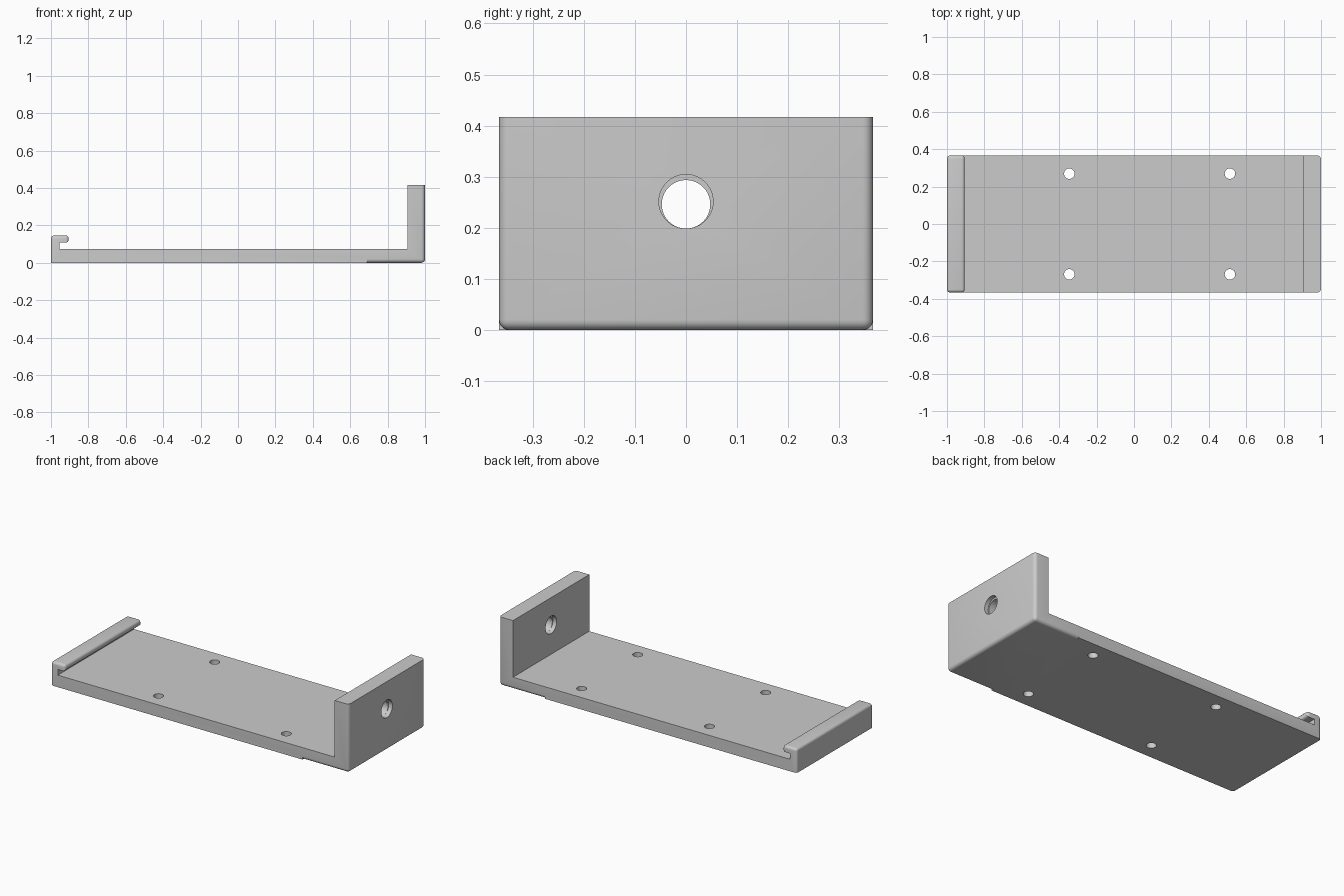
import bpy, bmesh, math
from mathutils import Matrix

if "Cube" in bpy.data.objects:
    bpy.data.objects.remove(bpy.data.objects["Cube"])

W = 0.366          # half width
PLATE = 0.073      # plate thickness
SPLIT = 0.69       # where the rounded underside starts

grey = bpy.data.materials.new("light grey")
grey.diffuse_color = (0.6, 0.6, 0.6, 1)
grey.use_nodes = True
grey.node_tree.nodes["Principled BSDF"].inputs["Base Color"].default_value = grey.diffuse_color


def extruded(name, profile, rounded, radius):
    """Extrude an x-z profile across y, then round the edges picked by a rule."""
    bm = bmesh.new()
    face = bm.faces.new([bm.verts.new((x, -W, z)) for x, z in profile])
    ext = bmesh.ops.extrude_face_region(bm, geom=[face])
    moved = [v for v in ext["geom"] if isinstance(v, bmesh.types.BMVert)]
    bmesh.ops.translate(bm, vec=(0, 2 * W, 0), verts=moved)
    bmesh.ops.recalc_face_normals(bm, faces=bm.faces)
    edges = [e for e in bm.edges if rounded(e.verts[0].co, e.verts[1].co)]
    bmesh.ops.bevel(bm, geom=edges, offset=radius, segments=5, profile=0.5,
                    affect='EDGES', clamp_overlap=True)
    me = bpy.data.meshes.new(name)
    bm.to_mesh(me)
    bm.free()
    me.materials.append(grey)
    ob = bpy.data.objects.new(name, me)
    bpy.context.collection.objects.link(ob)
    return ob


def cylinder(name, loc, radius, depth, along_x=False):
    bm = bmesh.new()
    bmesh.ops.create_cone(bm, cap_ends=True, segments=40, radius1=radius,
                          radius2=radius, depth=depth)
    if along_x:
        bm.transform(Matrix.Rotation(math.pi / 2, 4, 'Y'))
    bm.transform(Matrix.Translation(loc))
    me = bpy.data.meshes.new(name)
    bm.to_mesh(me)
    bm.free()
    me.materials.append(grey)
    ob = bpy.data.objects.new(name, me)
    bpy.context.collection.objects.link(ob)
    return ob


def combine(target, tool, operation):
    mod = target.modifiers.new(operation.lower(), 'BOOLEAN')
    mod.operation, mod.solver, mod.object = operation, 'EXACT', tool
    bpy.context.view_layer.objects.active = target
    bpy.ops.object.modifier_apply(modifier=mod.name)
    bpy.data.objects.remove(tool)


def near(a, b):
    return abs(a - b) < 1e-4


# Plate with the hooked lip at its left end
def hook_edges(a, b):
    upright = near(a.x, b.x) and near(a.y, b.y)
    corner = upright and (near(a.x, -1) or near(a.x, -0.905))
    top = near(a.z, 0.146) and near(b.z, 0.146)
    lip = near(a.x, -0.905) and near(b.x, -0.905)
    return corner or top or lip


base = extruded("bracket", [
    (-1, 0), (SPLIT, 0), (SPLIT, PLATE), (-0.954, PLATE), (-0.954, 0.108),
    (-0.905, 0.108), (-0.905, 0.146), (-1, 0.146)], hook_edges, 0.016)


# Upright end wall with a rounded underside
def wall_edges(a, b):
    upright = near(a.x, 1) and near(b.x, 1) and near(a.y, b.y)
    under = near(a.z, 0) and near(b.z, 0)
    return upright or (under and not (near(a.x, SPLIT) and near(b.x, SPLIT)))


wall = extruded("end_wall", [
    (SPLIT, 0), (1, 0), (1, 0.417), (0.906, 0.417), (0.906, PLATE),
    (SPLIT, PLATE)], wall_edges, 0.02)
combine(base, wall, 'UNION')

# Four screw holes through the plate
for x in (-0.346, 0.513):
    for y in (-0.269, 0.269):
        combine(base, cylinder("screw_hole", (x, y, 0.04), 0.028, 0.3), 'DIFFERENCE')

# Stepped hole through the wall: narrow bore, wider at both mouths
combine(base, cylinder("bore", (0.95, 0, 0.246), 0.0475, 0.3, True), 'DIFFERENCE')
for x in (0.906, 1.0):
    combine(base, cylinder("bore_mouth", (x, 0, 0.2515), 0.053, 0.05, True), 'DIFFERENCE')

# Smooth the rounded edges only
bpy.ops.object.select_all(action='DESELECT')
base.select_set(True)
bpy.context.view_layer.objects.active = base
bpy.ops.object.shade_smooth_by_angle(angle=math.radians(30))
